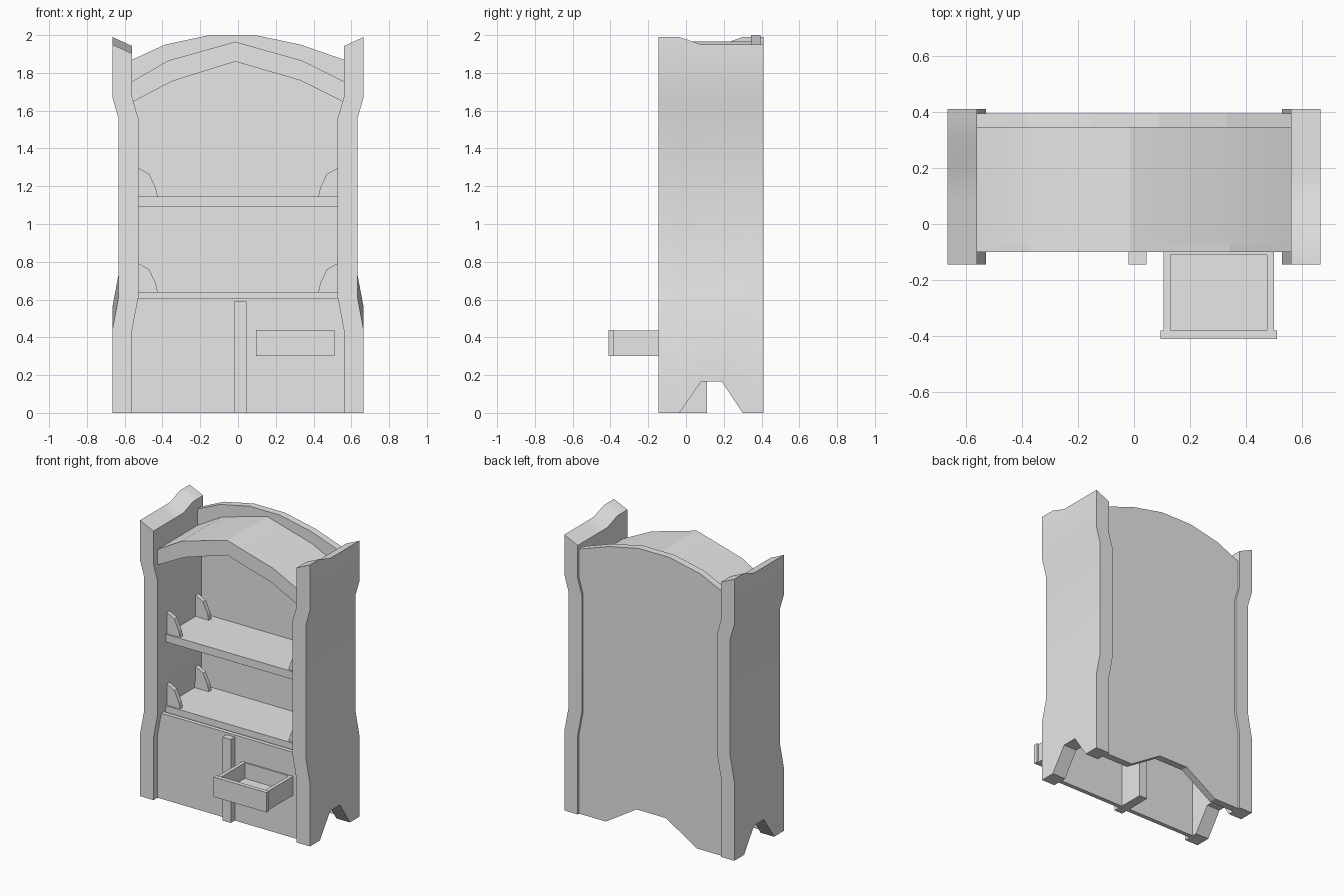
import bpy, bmesh, math

if "Cube" in bpy.data.objects:
    bpy.data.objects.remove(bpy.data.objects["Cube"], do_unlink=True)

grey = bpy.data.materials.new("plain grey")
grey.use_nodes = True
grey.diffuse_color = (0.8, 0.8, 0.8, 1)
grey.node_tree.nodes["Principled BSDF"].inputs["Base Color"].default_value = (0.8, 0.8, 0.8, 1)


def finish(name, bm, smooth=False):
    bmesh.ops.recalc_face_normals(bm, faces=bm.faces)
    mesh = bpy.data.meshes.new(name)
    bm.to_mesh(mesh)
    bm.free()
    mesh.materials.append(grey)
    ob = bpy.data.objects.new(name, mesh)
    bpy.context.collection.objects.link(ob)
    if smooth:
        bpy.ops.object.select_all(action="DESELECT")
        ob.select_set(True)
        bpy.context.view_layer.objects.active = ob
        bpy.ops.object.shade_smooth_by_angle(angle=math.radians(30))
    return ob


def loft(name, sections, smooth=False):
    """Join matching closed outlines and cap both ends."""
    bm = bmesh.new()
    rings = [[bm.verts.new(p) for p in s] for s in sections]
    n = len(rings[0])
    for a, b in zip(rings, rings[1:]):
        for i in range(n):
            j = (i + 1) % n
            bm.faces.new((a[i], a[j], b[j], b[i]))
    bm.faces.new(rings[0])
    bm.faces.new(rings[-1])
    return finish(name, bm, smooth)


def prism(name, outline, y0, y1, smooth=False):
    return loft(name, [[(x, y, z) for x, z in outline] for y in (y0, y1)], smooth)


def box(name, x0, x1, y0, y1, z0, z1):
    return prism(name, [(x0, z0), (x1, z0), (x1, z1), (x0, z1)], y0, y1)


# Side panels: bent posts with a notched foot and a stepped, sloping top
stations = [(-0.145, 0), (-0.035, 0), (0.08, 0.165), (0.19, 0.165), (0.30, 0), (0.41, 0)]
for side, name in ((-1, "right_side_panel"), (1, "left_side_panel")):
    sections = []
    for i, (y, foot) in enumerate(stations):
        high = i >= 4 if side < 0 else i <= 1
        top = 1.99 if high else 1.95
        lift = 0.12 * (y + 0.145) / 0.555
        rows = [(foot, 0), (0.44 + lift, 0), (0.61 + lift, 0.032),
                (1.56, 0.032), (1.67, 0), (top, 0)]
        outer = [(side * (0.665 - d), y, z) for z, d in rows]
        inner = [(side * (0.56 - d), y, z) for z, d in rows]
        inner[-1] = (side * 0.56, y, top - 0.048)
        sections.append(outer + inner[::-1])
    loft(name, sections, True)

# Back board with arched top and cut-out foot
prism("back_board",
      [(-0.56, 0), (-0.36, 0), (-0.12, 0.15), (0.11, 0.15), (0.35, 0), (0.56, 0),
       (0.56, 1.87), (0.33, 1.95), (0.09, 2), (-0.15, 2), (-0.385, 1.95), (-0.56, 1.87)],
      0.345, 0.395)

# Arched roof with its front band
arch_top = [(-0.56, 1.755), (-0.37, 1.865), (-0.015, 1.965), (0.34, 1.865), (0.56, 1.755)]
arch_low = [(-0.56, 1.645), (-0.35, 1.755), (-0.015, 1.86), (0.33, 1.76), (0.56, 1.645)]
prism("arched_roof", arch_top + arch_low[::-1], -0.075, 0.345, True)
prism("roof_band", arch_top + arch_low[::-1], -0.10, -0.075)

# Lower front board and the upright in front of it
prism("front_board",
      [(-0.56, 0), (0.56, 0), (0.56, 0.44), (0.53, 0.605), (-0.53, 0.605), (-0.56, 0.44)],
      -0.10, -0.07)
box("centre_upright", -0.02, 0.045, -0.145, 0.11, 0, 0.59)

# Shelves with small curved brackets at each end
for level, z0, z1 in (("lower", 0.59, 0.64), ("upper", 1.09, 1.145)):
    box(level + "_shelf", -0.535, 0.535, -0.05, 0.35, z0, z1)
    for side, hand in ((-1, "right"), (1, "left")):
        for place, y in (("front", -0.04), ("rear", 0.28)):
            shape = [(0.535, 0), (0.425, 0), (0.435, 0.045), (0.47, 0.12), (0.525, 0.15), (0.535, 0.15)]
            prism(f"{level}_{place}_{hand}_bracket",
                  [(side * x, z1 + h) for x, h in shape], y, y + 0.03)

# Open drawer
box("drawer_front", 0.095, 0.51, -0.41, -0.38, 0.30, 0.44)
box("drawer_floor", 0.105, 0.50, -0.38, -0.085, 0.30, 0.325)
box("drawer_right_wall", 0.105, 0.13, -0.38, -0.085, 0.325, 0.435)
box("drawer_left_wall", 0.475, 0.50, -0.38, -0.085, 0.325, 0.435)
box("drawer_back", 0.13, 0.475, -0.11, -0.085, 0.325, 0.435)
